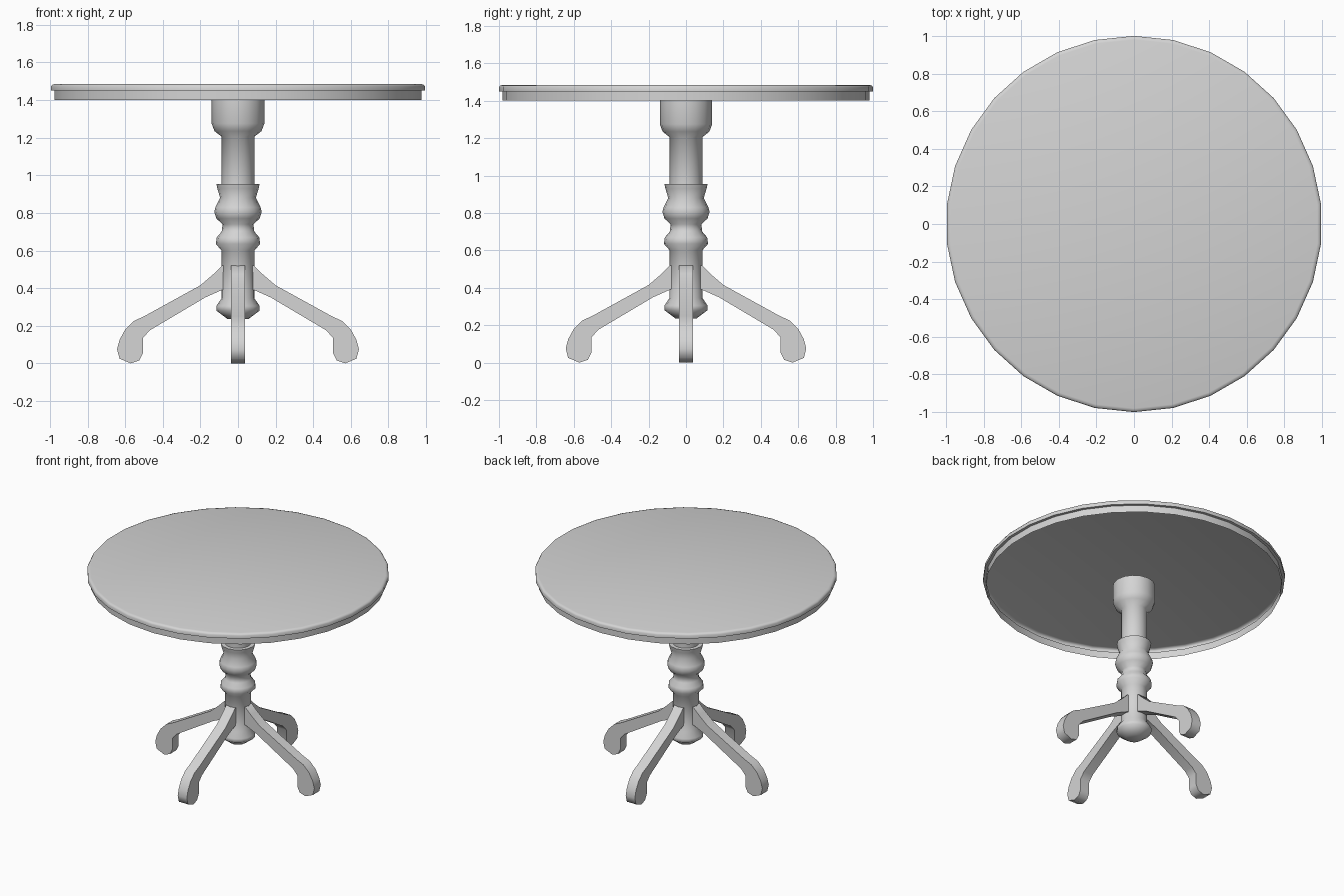
import bpy, bmesh
from math import sin, cos, pi, radians

cube = bpy.data.objects.get("Cube")
if cube:
    bpy.data.objects.remove(cube, do_unlink=True)

grey = bpy.data.materials.new("plain_grey")
grey.use_nodes = True
colour = (0.66, 0.66, 0.66, 1)
grey.diffuse_color = colour
grey.node_tree.nodes["Principled BSDF"].inputs["Base Color"].default_value = colour


def finish(name, bm):
    """Make an object from the bmesh, smooth but with sharp corners kept."""
    mesh = bpy.data.meshes.new(name)
    bm.to_mesh(mesh)
    bm.free()
    obj = bpy.data.objects.new(name, mesh)
    bpy.context.collection.objects.link(obj)
    mesh.materials.append(grey)
    bpy.ops.object.select_all(action='DESELECT')
    obj.select_set(True)
    bpy.context.view_layer.objects.active = obj
    bpy.ops.object.shade_smooth_by_angle(angle=radians(60))
    return obj


def lathe(name, profile, sides, closed_below):
    """Turn (radius, height) points around z, with a vertex on +y, and cap the top."""
    bm = bmesh.new()
    rings = []
    for r, z in profile:
        turns = [-2 * pi * i / sides for i in range(sides)]
        rings.append([bm.verts.new((r * sin(a), r * cos(a), z)) for a in turns])
    for low, high in zip(rings, rings[1:]):
        for i in range(sides):
            j = (i + 1) % sides
            bm.faces.new((low[i], low[j], high[j], high[i]))
    bm.faces.new(rings[-1])
    if closed_below:
        bm.faces.new(rings[0][::-1])
    return finish(name, bm)


def leg(name, outline, half_width, turn):
    """Extrude a side outline to the leg's thickness, then turn it around z."""
    bm = bmesh.new()
    face = bm.faces.new([bm.verts.new((r, -half_width, z)) for r, z in outline])
    side = bmesh.ops.extrude_face_region(bm, geom=[face])
    moved = [v for v in side["geom"] if isinstance(v, bmesh.types.BMVert)]
    bmesh.ops.translate(bm, verts=moved, vec=(0, 2 * half_width, 0))
    bmesh.ops.recalc_face_normals(bm, faces=bm.faces)
    obj = finish(name, bm)
    obj.rotation_euler.z = turn


# Round top: a hollow shell, open below, with a rounded lip over a narrower apron
lathe("table_top", [(0.98, 1.40), (0.98, 1.45), (1.0, 1.45), (1.0, 1.472),
                    (0.994, 1.481), (0.98, 1.485)], 30, False)

# Turned column, from bottom finial to top collar
lathe("column", [
    (0.055, 0.235), (0.115, 0.28), (0.115, 0.305), (0.088, 0.345),
    (0.087, 0.60), (0.118, 0.635), (0.113, 0.67), (0.087, 0.70),
    (0.082, 0.74), (0.115, 0.77), (0.126, 0.805), (0.12, 0.83),
    (0.095, 0.88), (0.11, 0.93), (0.115, 0.955), (0.087, 0.955),
    (0.087, 1.205), (0.125, 1.235), (0.14, 1.275), (0.14, 1.40)], 16, True)

# Four curved legs with scroll feet
outline = [
    (0.05, 0.52), (0.085, 0.52), (0.13, 0.475), (0.20, 0.415), (0.50, 0.25),
    (0.555, 0.225), (0.60, 0.18), (0.63, 0.125), (0.643, 0.075), (0.63, 0.025),
    (0.57, 0.0), (0.525, 0.015), (0.505, 0.055), (0.505, 0.135), (0.47, 0.175),
    (0.175, 0.35), (0.085, 0.39), (0.05, 0.39)]
for i, side in enumerate(("left", "back", "right", "front")):
    leg(side + "_leg", outline, 0.037, i * pi / 2)
